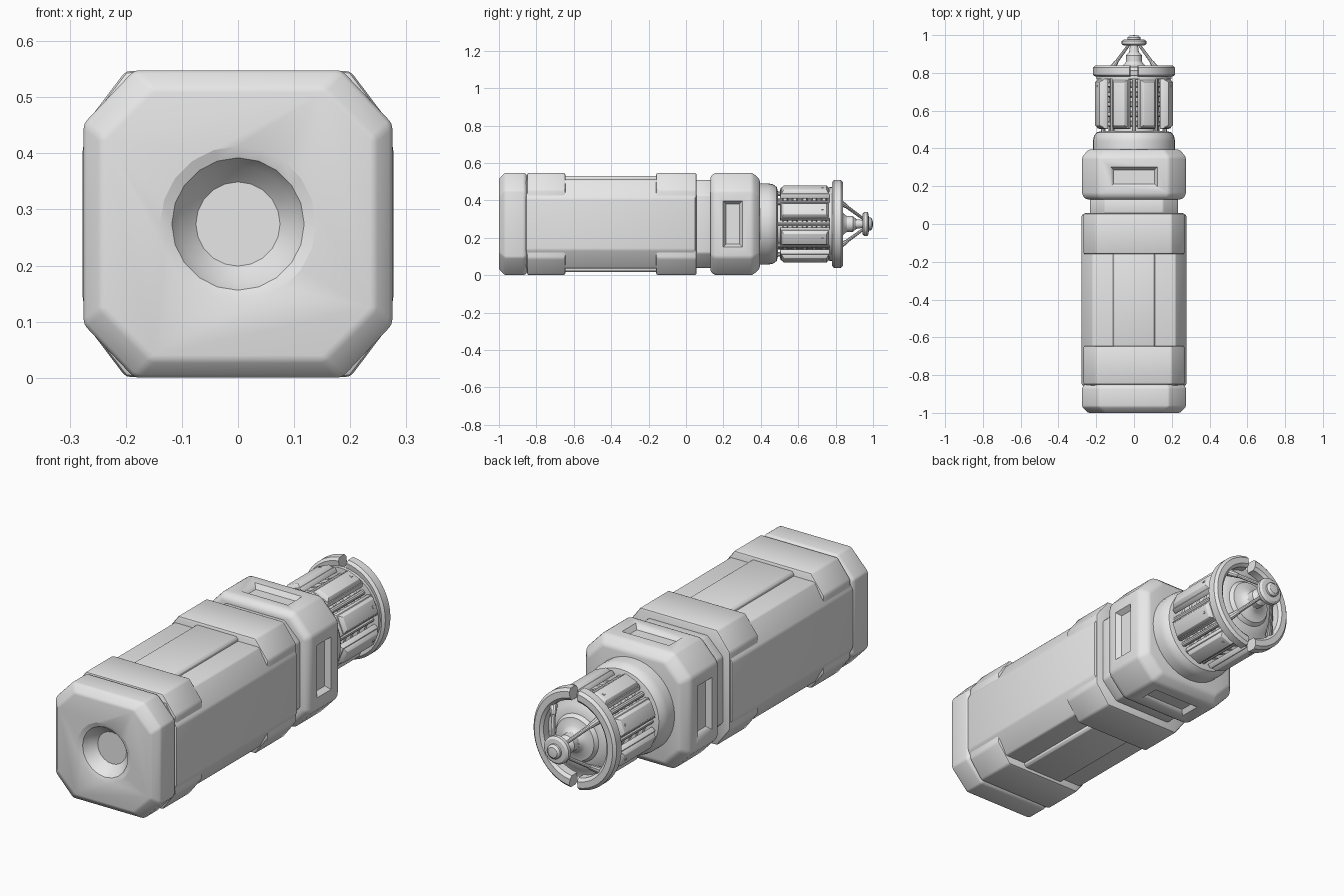
import bpy, bmesh, math
from mathutils import Matrix, Vector

if "Cube" in bpy.data.objects:
    bpy.data.objects.remove(bpy.data.objects["Cube"])

CZ = 0.274  # height of the long axis (runs along y)
grey = bpy.data.materials.new("plain_grey")
grey.diffuse_color = (0.8, 0.8, 0.8, 1)
grey.use_nodes = True
grey.node_tree.nodes["Principled BSDF"].inputs["Base Color"].default_value = grey.diffuse_color


def finish(name, bm, bevel=0.0):
    bmesh.ops.remove_doubles(bm, verts=bm.verts, dist=1e-5)
    bmesh.ops.recalc_face_normals(bm, faces=bm.faces)
    me = bpy.data.meshes.new(name)
    bm.to_mesh(me)
    bm.free()
    ob = bpy.data.objects.new(name, me)
    bpy.context.collection.objects.link(ob)
    me.materials.append(grey)
    bpy.ops.object.select_all(action='DESELECT')
    bpy.context.view_layer.objects.active = ob
    ob.select_set(True)
    if bevel:
        m = ob.modifiers.new("soft_edges", 'BEVEL')
        m.width, m.segments, m.limit_method = bevel, 2, 'ANGLE'
        m.angle_limit = math.radians(25)
        bpy.ops.object.modifier_apply(modifier=m.name)
    bpy.ops.object.shade_smooth_by_angle(angle=math.radians(32))
    return ob


def loft(name, sections, bevel=0.008):
    """Chamfered box along y; section = (y, half_x, half_z, cut_x, cut_z)"""
    bm = bmesh.new()
    rings = []
    for y, hx, hz, cx, cz in sections:
        q = [(hx, hz - cz), (hx - cx, hz), (-hx + cx, hz), (-hx, hz - cz),
             (-hx, cz - hz), (cx - hx, -hz), (hx - cx, -hz), (hx, cz - hz)]
        rings.append([bm.verts.new((x, y, CZ + z)) for x, z in q])
    for a, b in zip(rings, rings[1:]):
        for i in range(8):
            j = (i + 1) % 8
            bm.faces.new((a[i], a[j], b[j], b[i]))
    bm.faces.new(rings[0])
    bm.faces.new(rings[-1])
    return finish(name, bm, bevel)


def lathe(name, pts, seg=32, a0=0.0, a1=360.0, zscale=1.0, bevel=0.0):
    """Turn (radius, y) points about the long axis; partial turns use a closed profile"""
    bm = bmesh.new()
    full = a1 - a0 >= 360
    rows = []
    for k in range(seg if full else seg + 1):
        a = math.radians(a0 + (a1 - a0) * k / seg)
        rows.append([bm.verts.new((r * math.cos(a), y, CZ + zscale * r * math.sin(a))) for r, y in pts])
    n = len(pts)
    for k in range(seg):
        a, b = rows[k], rows[(k + 1) % len(rows)]
        for i in range(n - 1 if full else n):
            j = (i + 1) % n
            bm.faces.new((a[i], a[j], b[j], b[i]))
    if not full:
        bm.faces.new(rows[0])
        bm.faces.new(rows[-1])
    return finish(name, bm, bevel)


def plate(name, angle, y, r0, r1, hw, hl, inset, bevel=0.0):
    """Tapered plate facing outward at an angle (0 = up) around the long axis"""
    bm = bmesh.new()
    bmesh.ops.create_cube(bm, size=2)
    for v in bm.verts:
        top = v.co.z > 0
        s = inset if top else 0
        v.co = (v.co.x * (hw - s), v.co.y * (hl - s), r1 if top else r0)
    bm.transform(Matrix.Translation((0, y, CZ)) @ Matrix.Rotation(math.radians(angle), 4, 'Y'))
    return finish(name, bm, bevel)


def rod(name, p, q, r0, r1, seg=10):
    p, q = Vector(p), Vector(q)
    bm = bmesh.new()
    bmesh.ops.create_cone(bm, cap_ends=True, segments=seg, radius1=r0, radius2=r1, depth=(q - p).length)
    rot = (q - p).to_track_quat('Z', 'Y').to_matrix().to_4x4()
    bm.transform(Matrix.Translation((p + q) / 2) @ rot)
    return finish(name, bm)


def cut(ob, cutter):
    cutter.hide_render = True
    bpy.context.view_layer.objects.active = ob
    m = ob.modifiers.new("cut", 'BOOLEAN')
    m.operation, m.solver, m.object = 'DIFFERENCE', 'EXACT', cutter
    bpy.ops.object.modifier_apply(modifier=m.name)
    bpy.data.objects.remove(cutter)


# End cap with round dished recess
cap = loft("end_cap", [(-1.0, .243, .242, .09, .09), (-.968, .275, .274, .09, .095),
                       (-.865, .275, .274, .09, .095), (-.85, .262, .261, .085, .09)])
cut(cap, lathe("recess_cutter", [(0, -1.02), (.14, -1.02), (.14, -1.0005), (.118, -.992),
                                 (.105, -.97), (.075, -.94), (0, -.94)], 20))

# Main body, its two collars and the raised strip on top and bottom
loft("main_body", [(-.855, .277, .237, .057, .1), (.05, .277, .237, .057, .1)])
for nm, y0, y1 in (("rear_collar", -.85, -.645), ("front_collar", -.16, .057)):
    loft(nm, [(y0, .268, .273, .068, .09), (y1, .268, .273, .068, .09)], .01)
loft("centre_strip", [(-.66, .112, .257, .01, .01), (-.15, .112, .257, .01, .01)], .003)

# Neck and front block with a recessed panel on each of four sides
loft("neck", [(.04, .233, .235, .08, .08), (.14, .233, .235, .08, .08)])
block = loft("front_block", [(.13, .255, .254, .08, .085), (.155, .275, .274, .09, .095),
                             (.355, .275, .274, .09, .095), (.395, .24, .239, .08, .08)], .012)
for k in range(4):
    cut(block, plate("panel_cutter", k * 90, .25, .252, .278, .108, .037, -.018))

# Round shoulder
lathe("shoulder", [(0, .38), (.217, .38), (.217, .44), (.212, .465), (.198, .485), (.17, .492), (0, .492)], 40)

# Ribbed core inside the cage
core = [(0, .48), (.135, .48)]
for i in range(5):
    y = .515 + i * .052
    core += [(.135, y), (.155, y + .006), (.155, y + .024), (.135, y + .03)]
core += [(.135, .765), (.198, .768), (.198, .786), (.165, .792), (.15, .805), (.112, .812), (.1, .83),
         (.065, .836), (.05, .848), (.042, .86), (.042, .893), (.026, .91), (.02, .95), (0, .95)]
lathe("ribbed_core", core, 32)

# Eight cage panels with raised faces and rivets, and rods in the gaps
for k in range(8):
    a = 22.5 + 45 * k
    plate("cage_panel_frame", a, .637, .168, .193, .05, .135, .004, .003)
    plate("cage_panel_face", a, .637, .19, .211, .043, .127, .012, .002)
    plate("cage_rivet", a, .73, .208, .214, .006, .006, .001)
    t = math.radians(45 * k)
    x, z = .162 * math.sin(t), CZ + .162 * math.cos(t)
    rod("cage_rod", (x, .485, z), (x, .785, z), .012, .012)

# Split front ring
ring = [(.165, .785), (.205, .78), (.217, .79), (.217, .828), (.205, .84), (.178, .84), (.165, .828)]
for nm, a0 in (("ring_right", -84), ("ring_left", 96)):
    lathe(nm, ring, 24, a0, a0 + 168, 1.085)

# Tip disc with nub, carried by four struts
lathe("tip_disc", [(0, .945), (.055, .945), (.065, .952), (.065, .968), (.055, .976), (.034, .978),
                   (.034, .988), (.024, .997), (0, 1.0)], 24)
for sx in (-1, 1):
    for sz in (-1, 1):
        foot = (sx * .108, .838, CZ + sz * .108)
        rod("tip_strut", foot, (sx * .025, .952, CZ + sz * .025), .01, .008)
        rod("strut_foot", (sx * .122, .815, CZ + sz * .122), (sx * .095, .856, CZ + sz * .095), .018, .012)
